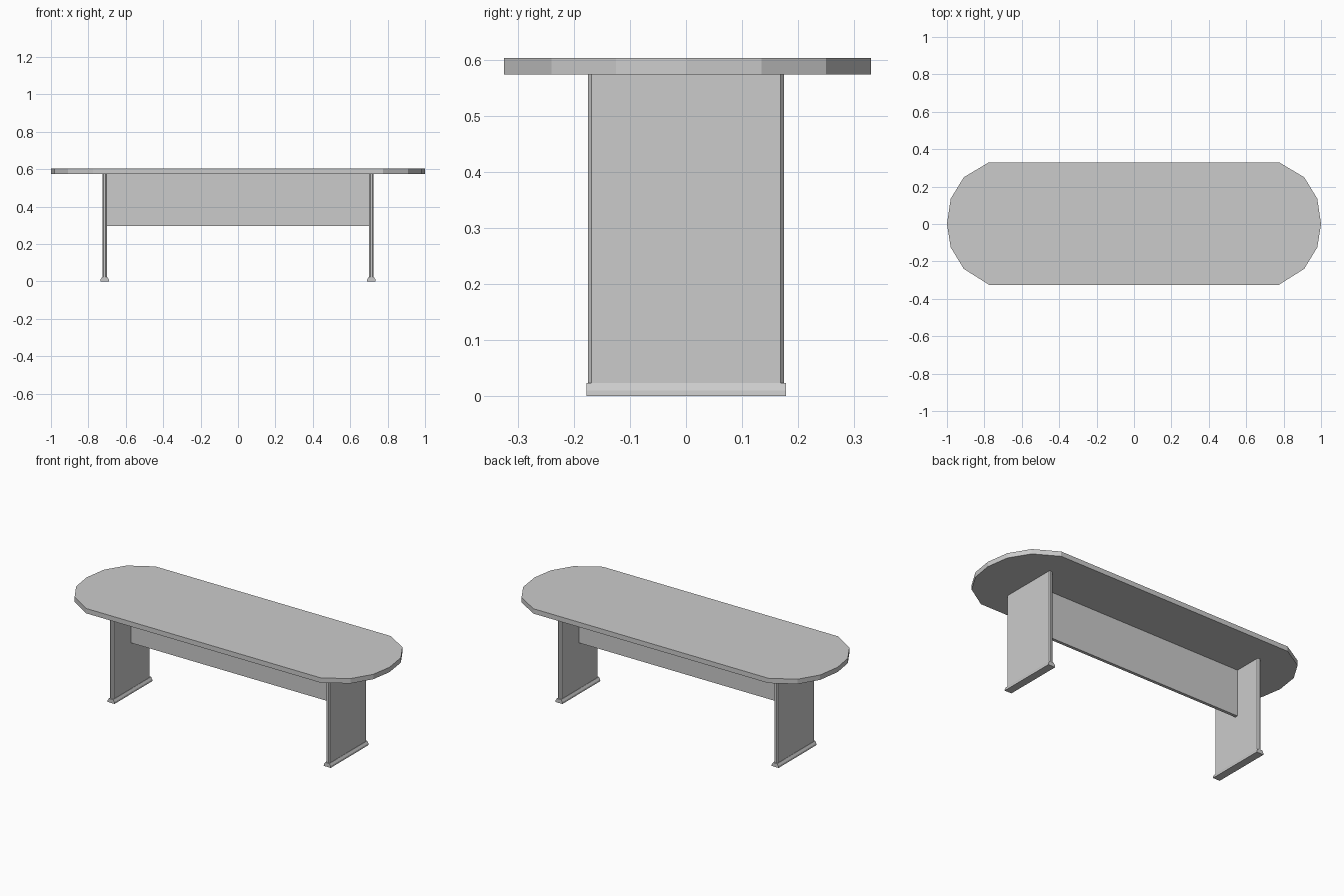
import bpy, bmesh
from mathutils import Vector

cube = bpy.data.objects.get("Cube")
if cube:
    bpy.data.objects.remove(cube, do_unlink=True)

grey = bpy.data.materials.new("plain grey")
grey.use_nodes = True
colour = (0.6, 0.6, 0.6, 1)
grey.diffuse_color = colour
grey.node_tree.nodes["Principled BSDF"].inputs["Base Color"].default_value = colour


def prism(name, base, offset):
    """Sweep a closed outline along an offset vector into a solid part."""
    bm = bmesh.new()
    face = bm.faces.new([bm.verts.new(p) for p in base])
    swept = bmesh.ops.extrude_face_region(bm, geom=[face])["geom"]
    verts = [v for v in swept if isinstance(v, bmesh.types.BMVert)]
    bmesh.ops.translate(bm, verts=verts, vec=Vector(offset))
    bmesh.ops.recalc_face_normals(bm, faces=bm.faces)
    mesh = bpy.data.meshes.new(name)
    bm.to_mesh(mesh)
    bm.free()
    mesh.materials.append(grey)
    obj = bpy.data.objects.new(name, mesh)
    bpy.context.collection.objects.link(obj)
    return obj


# Table top: straight sides and faceted rounded ends
end = [(0.775, -0.325), (0.91, -0.24), (0.98, -0.125), (1, 0),
       (0.98, 0.135), (0.91, 0.25), (0.775, 0.33)]
outline = end + [(-x, y) for x, y in reversed(end)]
prism("table_top", [(x, y, 0.574) for x, y in outline], (0, 0, 0.029))

# Centre panel joining the legs under the top
panel = [(-0.009, 0.297), (0.009, 0.297), (0.009, 0.575), (-0.009, 0.575)]
prism("centre_panel", [(-0.705, y, z) for y, z in panel], (1.41, 0, 0))

# Panel legs with blunt nosed edges, standing on bevelled feet
leg = [(-0.012, -0.169), (-0.005, -0.175), (0.005, -0.175), (0.012, -0.169)]
leg += [(-x, -y) for x, y in leg]
foot = [(-0.023, 0), (0.023, 0), (0.022, 0.01), (0.014, 0.023),
        (-0.014, 0.023), (-0.022, 0.01)]
for side, cx in (("left", 0.713), ("right", -0.713)):
    prism(side + "_leg", [(cx + x, y, 0.02) for x, y in leg], (0, 0, 0.556))
    prism(side + "_foot", [(cx + x, -0.178, z) for x, z in foot], (0, 0.357, 0))
